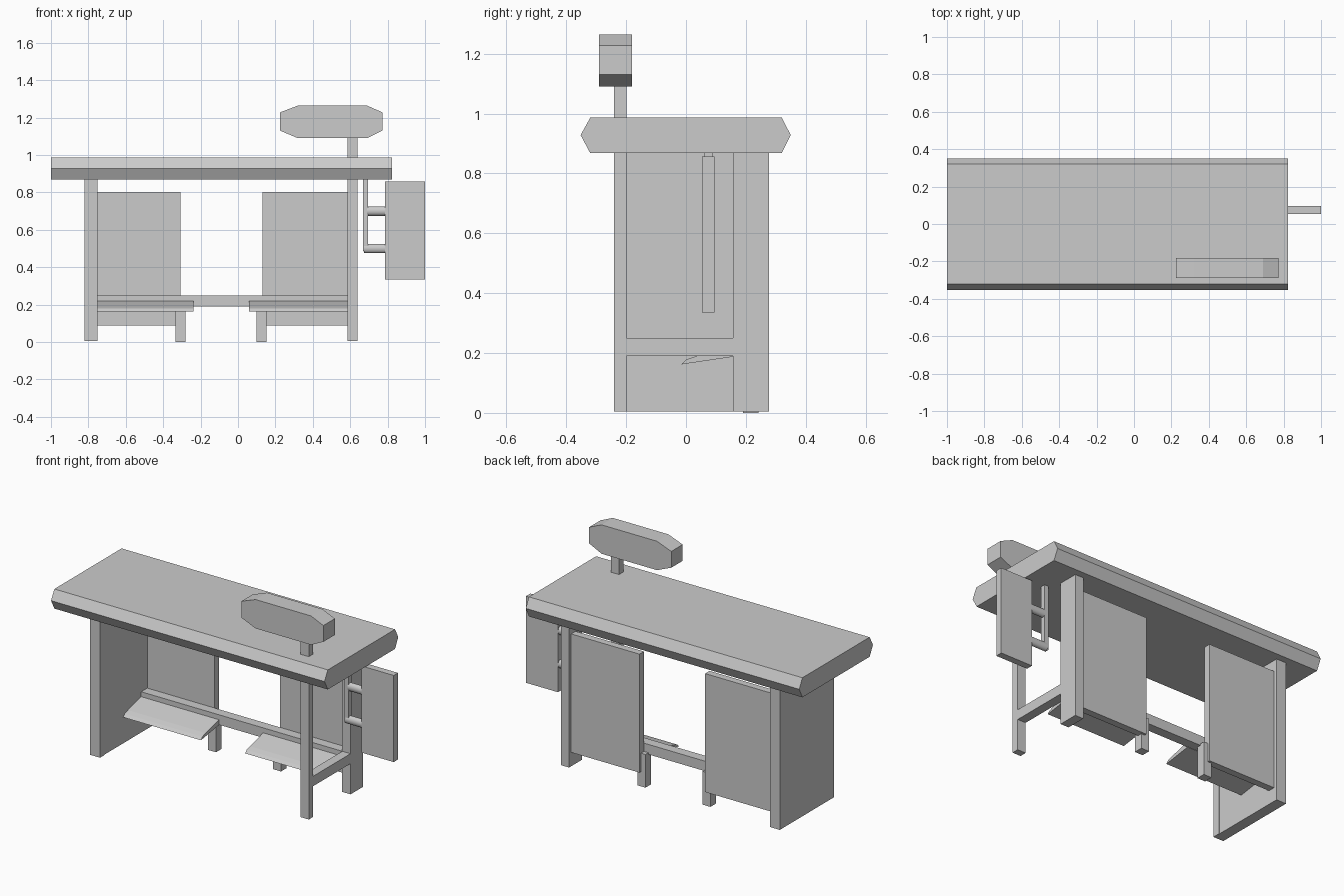
import bpy, bmesh, math
from mathutils import Vector

if "Cube" in bpy.data.objects:
    bpy.data.objects.remove(bpy.data.objects["Cube"])


def prism(name, pts, axis, lo, hi):
    """Extrude a 2D profile: axis 'x' takes (y, z) points, axis 'y' takes (x, z) points."""
    place = (lambda p, d: (d, p[0], p[1])) if axis == 'x' else (lambda p, d: (p[0], d, p[1]))
    bm = bmesh.new()
    a = [bm.verts.new(place(p, lo)) for p in pts]
    b = [bm.verts.new(place(p, hi)) for p in pts]
    bm.faces.new(a)
    bm.faces.new(b[::-1])
    for i in range(len(pts)):
        j = (i + 1) % len(pts)
        bm.faces.new((a[j], a[i], b[i], b[j]))
    bmesh.ops.recalc_face_normals(bm, faces=bm.faces)
    mesh = bpy.data.meshes.new(name)
    bm.to_mesh(mesh)
    bm.free()
    ob = bpy.data.objects.new(name, mesh)
    bpy.context.collection.objects.link(ob)
    return ob


def box(name, x, y, z):
    return prism(name, [(y[0], z[0]), (y[1], z[0]), (y[1], z[1]), (y[0], z[1])], 'x', *x)


# Tabletop with pointed front and back edges
prism("tabletop", [(-.352, .928), (-.32, .868), (.32, .868), (.35, .928),
                   (.32, .986), (-.32, .986)], 'x', -1, .823)

# Left side: front post and solid side panel
FLOOR, UNDER = .005, .868
box("left_front_post", (-.82, -.752), (-.24, -.195), (FLOOR, UNDER))
box("left_side_panel", (-.82, -.755), (-.195, .278), (FLOOR, UNDER))

# Right side: open frame, front post runs through the top to carry the head
box("right_front_post", (.585, .64), (-.24, -.198), (FLOOR, 1.1))
box("right_back_post", (.585, .64), (.157, .278), (FLOOR, UNDER))
box("right_side_rail", (.585, .64), (-.198, .157), (.19, .25))

# Long rail between the sides
box("long_rail", (-.755, .585), (.157, .215), (.19, .25))

# Back panels, stub legs and tilted foot rests
rest = [(-.015, .162), (0, .178), (.03, .188), (.16, .221), (.16, .188)]
for side, panel, leg, foot in (
        ("left", (-.755, -.308), (-.333, -.28), (-.755, -.237)),
        ("right", (.13, .585), (.10, .153), (.058, .585))):
    box(side + "_back_panel", panel, (.215, .257), (.088, .802))
    box(side + "_stub_leg", leg, (.19, .243), (0, .2))
    prism(side + "_foot_rest", rest, 'x', *foot)

# Octagonal head above the table
prism("lamp_head", [(.225, 1.13), (.32, 1.09), (.69, 1.09), (.772, 1.13),
                    (.772, 1.228), (.69, 1.264), (.32, 1.264), (.225, 1.228)],
      'y', -.29, -.181)

# Side pad on a hanging bracket with two rounded arms
box("side_pad", (.787, 1), (.054, .095), (.335, .857))
prism("bracket_bar", [(.667, .48), (.695, .515), (.695, .87), (.667, .87)], 'y', .06, .09)
for name, z, start in (("upper_arm", .7, .69), ("lower_arm", .5, .675)):
    ring = [(.075 + .019 * math.cos(t), z + .025 * math.sin(t))
            for t in (math.tau * i / 16 for i in range(16))]
    arm = prism(name, ring, 'x', start, .79)
    bpy.ops.object.select_all(action='DESELECT')
    arm.select_set(True)
    bpy.context.view_layer.objects.active = arm
    bpy.ops.object.shade_smooth_by_angle(angle=math.radians(40))
